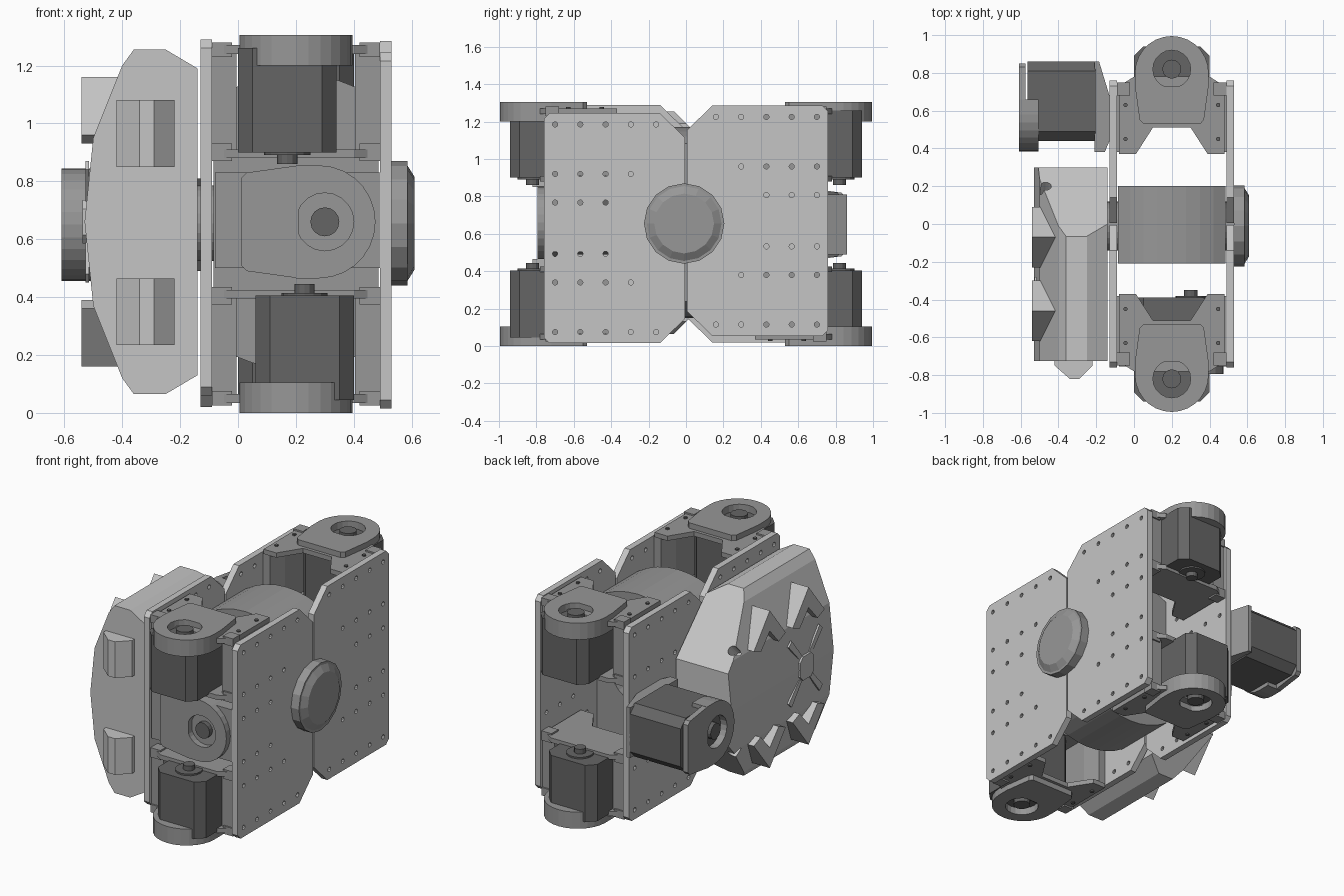
import bpy, bmesh
from math import sin, cos, pi, radians

old = bpy.data.objects.get("Cube")
if old:
    bpy.data.objects.remove(old)


def material(name, v):
    m = bpy.data.materials.new(name)
    m.use_nodes = True
    m.diffuse_color = (v, v, v, 1)
    bsdf = next(n for n in m.node_tree.nodes if n.type == 'BSDF_PRINCIPLED')
    bsdf.inputs["Base Color"].default_value = (v, v, v, 1)
    return m


LIGHT = material("light grey", 0.56)
MID = material("mid grey", 0.31)
DARK = material("dark grey", 0.13)


# Axis frames: outline (a, b) swept along c
def along_x(a, b, c): return (c, a, b)
def along_y(a, b, c): return (a, c, b)
def along_z(a, b, c): return (a, b, c)


def prism(name, outlines, lo, hi, frame, mat, taper=1.0):
    """Sweep one outline, or a list of outlines, from lo to hi."""
    if not isinstance(outlines, list):
        outlines = [outlines]
    bm = bmesh.new()
    for pts in outlines:
        ca = sum(p[0] for p in pts) / len(pts)
        cb = sum(p[1] for p in pts) / len(pts)
        low = [bm.verts.new(frame(a, b, lo)) for a, b in pts]
        top = [bm.verts.new(frame(ca + (a - ca) * taper, cb + (b - cb) * taper, hi))
               for a, b in pts]
        bm.faces.new(low)
        bm.faces.new(top)
        for i in range(len(pts)):
            j = (i + 1) % len(pts)
            bm.faces.new((low[i], low[j], top[j], top[i]))
    bmesh.ops.recalc_face_normals(bm, faces=bm.faces)
    me = bpy.data.meshes.new(name)
    bm.to_mesh(me)
    bm.free()
    me.materials.append(mat)
    ob = bpy.data.objects.new(name, me)
    bpy.context.collection.objects.link(ob)
    return ob


def circle(a, b, r, n=24, start=0, end=360):
    full = end - start == 360
    return tuple((a + r * cos(radians(t)), b + r * sin(radians(t)))
                 for t in (start + (end - start) * i / (n if full else n - 1) for i in range(n)))


def box(a0, a1, b0, b1, c=0.0):
    """Rectangle outline with chamfered corners."""
    if not c:
        return ((a0, b0), (a1, b0), (a1, b1), (a0, b1))
    return ((a0 + c, b0), (a1 - c, b0), (a1, b0 + c), (a1, b1 - c),
            (a1 - c, b1), (a0 + c, b1), (a0, b1 - c), (a0, b0 + c))


def cut(ob, cutter):
    mod = ob.modifiers.new("cut", 'BOOLEAN')
    mod.operation = 'DIFFERENCE'
    mod.solver = 'EXACT'
    mod.object = cutter
    bpy.context.view_layer.update()
    dg = bpy.context.evaluated_depsgraph_get()
    me = bpy.data.meshes.new_from_object(ob.evaluated_get(dg))
    ob.modifiers.clear()
    ob.data = me
    bpy.data.objects.remove(cutter)


# Perforated side plates, in front and back halves
def side_plate(name, x, s, zc):
    h = 0.615
    outline = ((s * 0.76, zc - h + 0.03), (s * 0.73, zc - h), (s * 0.14, zc - h),
               (s * 0.006, zc - h + 0.13), (s * 0.006, zc + h - 0.13),
               (s * 0.14, zc + h), (s * 0.73, zc + h), (s * 0.76, zc + h - 0.03))
    plate = prism(name, outline, x - 0.02, x + 0.02, along_x, LIGHT)
    holes = [circle(s * (0.7 - 0.135 * k), zc + side * dz, 0.014, 10)
             for dz, n in ((0.555, 5), (0.29, 4), (0.137, 3))
             for side in (-1, 1) for k in range(n)]
    cut(plate, prism("holes", holes, x - 0.1, x + 0.1, along_x, LIGHT))


side_plate("right_front_plate", 0.51, -1, 0.63)
side_plate("right_back_plate", 0.51, 1, 0.67)
side_plate("left_front_plate", -0.11, -1, 0.675)
side_plate("left_back_plate", -0.11, 1, 0.635)

# Central arched body with a bore, pivot flanges and round cap
arch = circle(0.2, 0.66, 0.51, 9, 56, 124) + circle(0.2, 0.66, 0.51, 9, 236, 304)
body = prism("central_body", arch, -0.21, 0.2, along_y, MID)
cut(body, prism("bore", circle(0.2, 0.66, 0.19), -0.5, 0.5, along_y, MID))
for x0, x1 in ((-0.14, -0.08), (0.47, 0.54)):
    prism("pivot_flange", circle(-0.01, 0.655, 0.13), x0, x1, along_x, MID)
prism("cap_disc", circle(-0.01, 0.655, 0.215, 16), 0.53, 0.585, along_x, MID)
prism("cap_dome", circle(-0.01, 0.655, 0.2, 16), 0.585, 0.61, along_x, MID, 0.8)


# Motor with rounded bracket; local u is lateral, v outward, w toward the bracket
def motor(name, frame, shift=0.0):
    prism(name + "_motor", box(shift - 0.17, shift + 0.17, 0.52, 0.94, 0.05),
          0.03, 0.39, frame, DARK)
    prism(name + "_motor_shaft", circle(shift, 0.82, 0.035, 12), -0.01, 0.05, frame, DARK)
    prism(name + "_motor_collar", circle(shift, 0.82, 0.08, 16), 0.02, 0.04, frame, DARK)
    head = circle(0, 0.8, 0.195, 15, 0, 180) + ((-0.195, 0.72), (0.195, 0.72))
    neck = ((-0.195, 0.73), (0.195, 0.73), (0.17, 0.55), (0.15, 0.53), (-0.15, 0.53), (-0.17, 0.55))
    ring = prism(name + "_bracket_head", head, 0.33, 0.435, frame, MID)
    cut(ring, prism("hole", circle(0, 0.82, 0.1, 20), 0.3, 0.5, frame, MID))
    prism(name + "_bracket_neck", neck, 0.4, 0.435, frame, MID)
    prism(name + "_output_shaft", circle(0, 0.82, 0.05, 16), 0.36, 0.425, frame, DARK)


# U-shaped frame holding a motor between the side plates
def motor_frame(name, frame):
    u_shape = ((-0.28, 0.37), (-0.19, 0.37), (-0.1, 0.51), (0.1, 0.51), (0.19, 0.37),
               (0.28, 0.37), (0.28, 0.73), (0.2, 0.78), (-0.2, 0.78), (-0.28, 0.73))
    prism(name + "_inner_flange", u_shape, 0.01, 0.04, frame, MID)
    prism(name + "_outer_flange", u_shape, 0.37, 0.4, frame, MID)
    for s in (-1, 1):
        wall = ((s * 0.29, 0.38), (s * 0.24, 0.38), (s * 0.205, 0.48),
                (s * 0.205, 0.74), (s * 0.29, 0.74))
        prism(name + "_side_wall", wall, 0.04, 0.37, frame, MID)
        for lo, hi in ((0, 0.06), (0.36, 0.41)):
            prism(name + "_clamp", box(min(s * 0.29, s * 0.22), max(s * 0.29, s * 0.22), 0.68, 0.75),
                  lo, hi, frame, MID)
        bolts = [circle(s * 0.245, v, 0.012, 8) for v in (0.45, 0.63)]
        prism(name + "_bolts", bolts, 0.4, 0.408, frame, DARK)


for sy, depth in ((-1, "front"), (1, "back")):
    for sz, z0, level in ((1, 0.87, "upper"), (-1, 0.435, "lower")):
        def corner(u, v, w, sy=sy, sz=sz, z0=z0):
            return (0.2 + u, sy * v, z0 + sz * w)
        motor(depth + "_" + level, corner, 0.03 * sy * sz)
        motor_frame(depth + "_" + level, corner)

# Motor facing forward between the front frames, with its housing
motor("front_centre", lambda u, v, w: (v - 0.52, -0.36 - w, 0.66 + u))
prism("front_centre_housing", box(-0.08, 0.49, 0.5, 0.83), -0.755, -0.52, along_y, MID)

# Motor on the outside of the left plates, with its tapered mount
motor("outer_side", lambda u, v, w: (-0.175 - w, 1.38 - v, 0.65 + u))
prism("outer_side_mount", ((-0.21, 0.86), (-0.185, 0.86), (-0.13, 0.68), (-0.13, 0.44),
                           (-0.155, 0.38), (-0.21, 0.38)), 0.49, 0.81, along_z, MID)

# Armour shell: faceted section, its rear corners cut off at a slant
half = ((-0.14, 1.19), (-0.25, 1.255), (-0.36, 1.255), (-0.4, 1.2), (-0.5, 0.95))
section = half + ((-0.53, 0.66),) + tuple((x, 1.32 - z) for x, z in reversed(half))
shell = prism("shell", section, -0.725, 0.3, along_y, LIGHT)
for s in (-1, 1):
    def mirror(a, b, c, s=s):
        return (c, a, 0.66 + s * b)
    cut(shell, prism("corner", ((0.36, 0.17), (0.6, 0.8), (-0.2, 0.73)),
                     -1, 0.5, mirror, LIGHT))

    def slant(a, b, c, s=s):
        return (-0.468 + a, 0.2 + (c - b) * 0.7, 0.66 + s * (0.33 + (c + b) * 0.7))
    cut(shell, prism("hole", circle(0, 0, 0.03, 16), -0.1, 0.2, slant, LIGHT))

    # Chevron teeth along the upper and lower edges
    for y in (-0.07, -0.46):
        tooth = ((y - 0.16, 0.3), (y, 0.5), (y + 0.16, 0.3), (y + 0.09, 0.27),
                 (y, 0.37), (y - 0.09, 0.27))
        prism("shell_tooth", tooth, -0.54, -0.38, mirror, LIGHT)

    # Forked rib on the flat outer face
    for e in (-1, 1):
        arm = ((-0.45 + e * 0.03, 0.07), (-0.45 + e * 0.07, 0.07),
               (-0.45 + e * 0.17, 0.18), (-0.45 + e * 0.14, 0.21))
        prism("shell_rib_arm", arm, -0.527, -0.515, mirror, LIGHT)
prism("shell_rib_bar", box(-0.52, -0.38, 0.585, 0.735, 0.03), -0.537, -0.52, along_x, LIGHT)

# Front bumps of the shell
bump = ((-0.42, -0.72), (-0.42, -0.75), (-0.34, -0.82), (-0.29, -0.82),
        (-0.22, -0.75), (-0.22, -0.72))
for z0, z1 in ((0.85, 1.08), (0.235, 0.465)):
    prism("shell_bump", bump, z0, z1, along_z, LIGHT)
